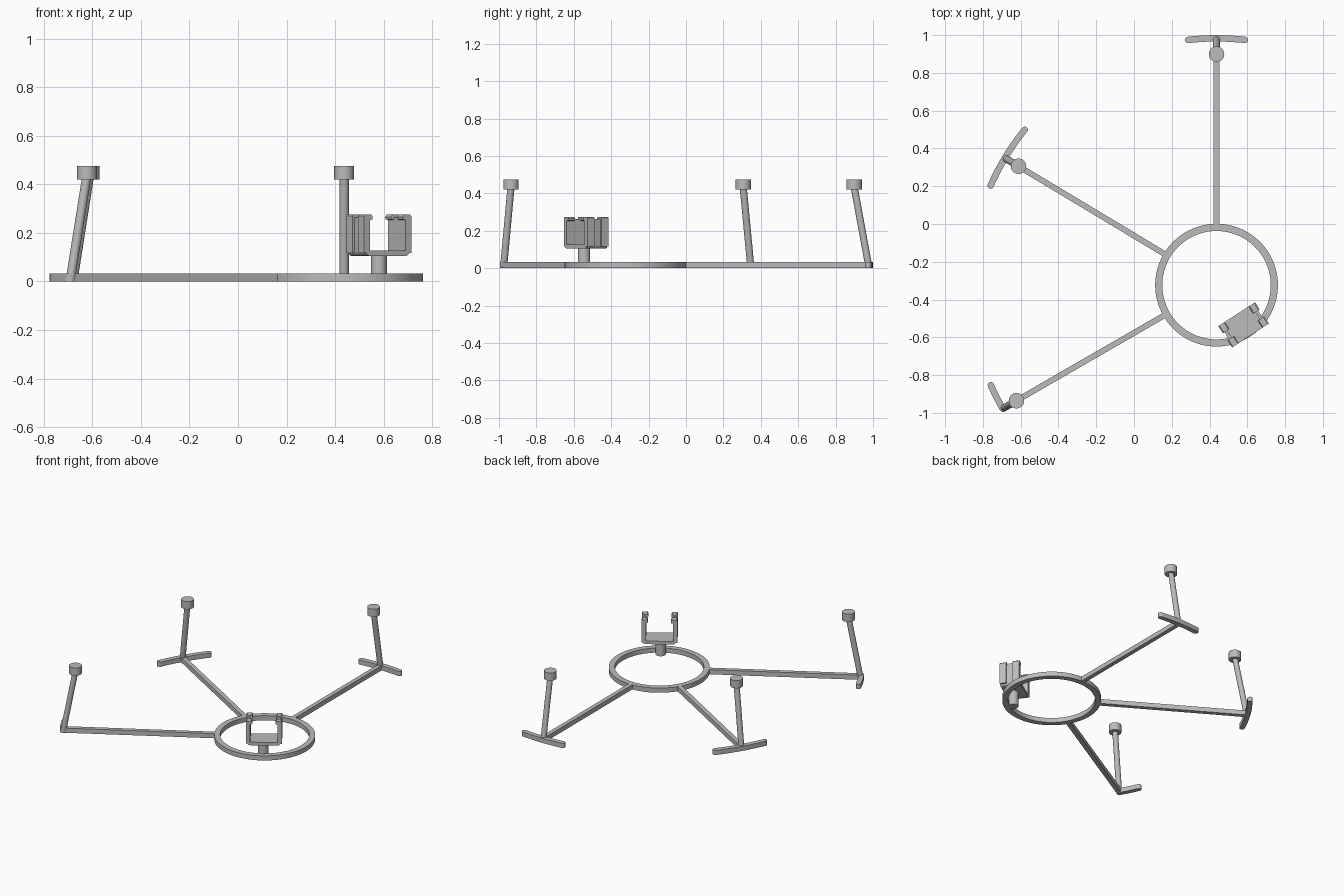
import bpy, bmesh, math
from mathutils import Vector, Matrix

cube = bpy.data.objects.get("Cube")
if cube:
    bpy.data.objects.remove(cube, do_unlink=True)

CENTRE = Vector((0.437, -0.324, 0))
HEIGHT = 0.033      # thickness of the flat frame
REACH = 1.307       # radius of the feet around the ring centre

grey = bpy.data.materials.new("plain grey")
grey.use_nodes = True
grey.diffuse_color = (0.5, 0.5, 0.5, 1)
grey.node_tree.nodes["Principled BSDF"].inputs["Base Color"].default_value = (0.5, 0.5, 0.5, 1)


def finish(name, bm, matrix=None, smooth=True):
    bmesh.ops.recalc_face_normals(bm, faces=bm.faces)
    mesh = bpy.data.meshes.new(name)
    bm.to_mesh(mesh)
    bm.free()
    mesh.materials.append(grey)
    obj = bpy.data.objects.new(name, mesh)
    bpy.context.collection.objects.link(obj)
    if matrix:
        obj.matrix_world = matrix
    if smooth:
        bpy.ops.object.select_all(action='DESELECT')
        obj.select_set(True)
        bpy.context.view_layer.objects.active = obj
        bpy.ops.object.shade_smooth_by_angle(angle=math.radians(35))
    return obj


def extrude(name, points, direction, matrix=None):
    """Closed outline pushed along a direction."""
    bm = bmesh.new()
    face = bm.faces.new([bm.verts.new(p) for p in points])
    grown = bmesh.ops.extrude_face_region(bm, geom=[face])
    verts = [g for g in grown["geom"] if isinstance(g, bmesh.types.BMVert)]
    bmesh.ops.translate(bm, verts=verts, vec=direction)
    return finish(name, bm, matrix)


def box(name, low, high, matrix):
    bm = bmesh.new()
    bmesh.ops.create_cube(bm, size=1)
    for v in bm.verts:
        v.co = [high[i] if v.co[i] > 0 else low[i] for i in range(3)]
    return finish(name, bm, matrix, smooth=False)


def pillar(name, bottom, top, radius):
    """Round column with level ends, leaning from bottom to top."""
    bm = bmesh.new()
    bmesh.ops.create_cone(bm, cap_ends=True, segments=32, radius1=radius, radius2=radius, depth=1)
    for v in bm.verts:
        end = top if v.co.z > 0 else bottom
        v.co = Vector((v.co.x, v.co.y, 0)) + end
    return finish(name, bm)


def polar(angle, radius, z=0):
    return CENTRE + Vector((radius * math.cos(angle), radius * math.sin(angle), z))


def curved_foot(name, start, stop, width):
    """Arc-shaped bar with round ends."""
    half, points, steps = width / 2, [], 12
    for i in range(steps + 1):
        points.append(polar(start + (stop - start) * i / steps, REACH + half))
    for angle, turn in ((stop, 0), (start, math.pi)):
        for i in range(1, 8):
            a = angle + turn + math.pi * i / 8
            points.append(polar(angle, REACH) + Vector((math.cos(a), math.sin(a), 0)) * half)
        if turn == 0:
            for i in range(steps + 1):
                points.append(polar(stop + (start - stop) * i / steps, REACH - half))
    return extrude(name, points, (0, 0, HEIGHT))


# Flat ring
bm = bmesh.new()
section = [(0.287, 0), (0.325, 0), (0.325, HEIGHT), (0.287, HEIGHT)]
verts = [bm.verts.new((r, 0, z)) for r, z in section]
edges = [bm.edges.new((verts[i], verts[(i + 1) % 4])) for i in range(4)]
bmesh.ops.spin(bm, geom=verts + edges, cent=(0, 0, 0), axis=(0, 0, 1),
               angle=math.tau, steps=96, use_merge=True)
bmesh.ops.remove_doubles(bm, verts=bm.verts, dist=0.0001)
finish("ring", bm, Matrix.Translation(CENTRE))

# Three arms, each with a curved foot, a leaning post and a cap
for name, degrees, before, after in (("back", 90, -6.6, 6.6),
                                     ("middle", 149, -8, 7.2),
                                     ("front", 210, -6.1, 0)):
    angle = math.radians(degrees)
    turn = Matrix.Translation(CENTRE) @ Matrix.Rotation(angle, 4, 'Z')
    box(name + "_arm", (0.31, -0.015, 0), (REACH, 0.015, HEIGHT), turn)
    curved_foot(name + "_foot", angle + math.radians(before), angle + math.radians(after), 0.034)
    pillar(name + "_post", polar(angle, 1.303), polar(angle, 1.224, 0.43), 0.019)
    pillar(name + "_cap", polar(angle, 1.223, 0.42), polar(angle, 1.223, 0.475), 0.041)

# Stem carrying the holder
pillar("holder_stem", Vector((0.58, -0.545, 0)), Vector((0.58, -0.545, 0.115)), 0.033)

# U-shaped holder, open towards the ring centre
holder = Matrix.Translation((0.58, -0.534, 0)) @ Matrix.Rotation(math.radians(33), 4, 'Z')
LOW, TOP, OUT, WALL, DEPTH, ROUND = 0.105, 0.275, 0.106, 0.018, 0.067, 0.018
right = [(OUT - ROUND + ROUND * math.sin(a), LOW + ROUND - ROUND * math.cos(a))
         for a in (math.pi / 2 * i / 6 for i in range(7))]
right += [(OUT, TOP - 0.012), (OUT - WALL, TOP - 0.012), (OUT - WALL, LOW + 0.022)]
outline = right + [(-x, z) for x, z in reversed(right)]
extrude("holder_cradle", [(x, -DEPTH, z) for x, z in outline], (0, 2 * DEPTH, 0), holder)

# Ribs on the outside of each wall and hooked lips along the top
for side, sign in (("left", 1), ("right", -1)):
    for place, low, high in (("inner", 0.022, DEPTH), ("outer", -DEPTH, -0.022)):
        clip = [(OUT - 0.004, LOW + 0.012), (OUT + 0.010, LOW + 0.012), (OUT + 0.010, TOP - 0.006),
                (OUT + 0.004, TOP), (OUT - WALL - 0.008, TOP), (OUT - WALL - 0.014, TOP - 0.010),
                (OUT - WALL - 0.012, TOP - 0.020), (OUT - 0.004, TOP - 0.024)]
        extrude(f"{side}_{place}_clip", [(sign * x, low, z) for x, z in clip],
                (0, high - low, 0), holder)
